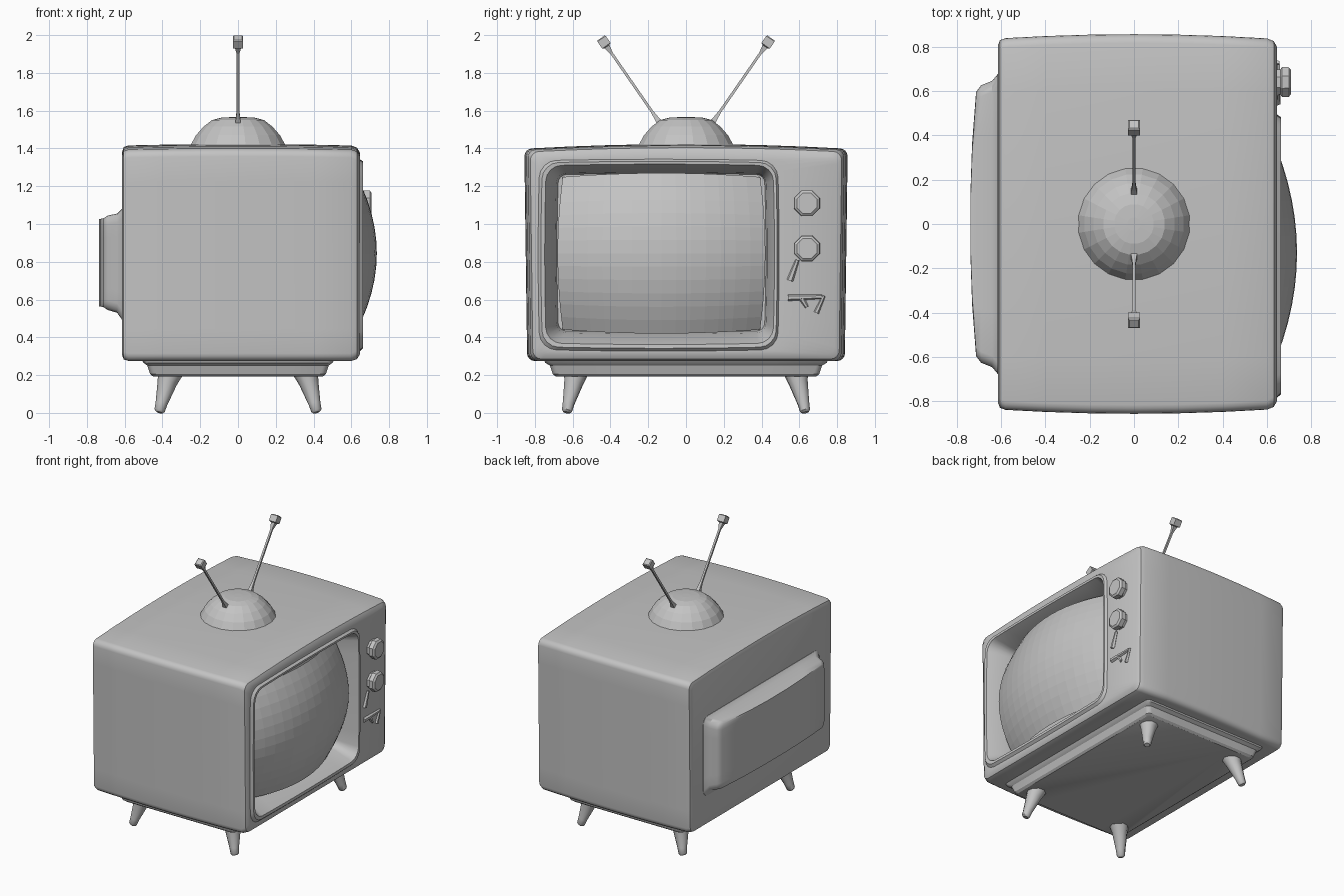
import bpy, bmesh, math
from mathutils import Vector

cube = bpy.data.objects.get("Cube")
if cube:
    bpy.data.objects.remove(cube, do_unlink=True)

grey = bpy.data.materials.new("plain grey")
grey.use_nodes = True
GREY = (0.55, 0.55, 0.55, 1)
grey.diffuse_color = GREY
grey.node_tree.nodes["Principled BSDF"].inputs["Base Color"].default_value = GREY


def finish(name, bm, smooth=None):
    """Turn a bmesh into a named object, flat or smooth up to an angle."""
    bmesh.ops.recalc_face_normals(bm, faces=bm.faces)
    mesh = bpy.data.meshes.new(name)
    bm.to_mesh(mesh)
    bm.free()
    mesh.materials.append(grey)
    obj = bpy.data.objects.new(name, mesh)
    bpy.context.collection.objects.link(obj)
    if smooth:
        bpy.ops.object.select_all(action='DESELECT')
        obj.select_set(True)
        bpy.context.view_layer.objects.active = obj
        bpy.ops.object.shade_smooth_by_angle(angle=math.radians(smooth))
    return obj


def loft(name, rings, smooth=None):
    """Bridge rings of equal point count and cap both ends."""
    bm = bmesh.new()
    loops = [[bm.verts.new(p) for p in ring] for ring in rings]
    n = len(loops[0])
    for a, b in zip(loops, loops[1:]):
        for i in range(n):
            j = (i + 1) % n
            bm.faces.new((a[i], a[j], b[j], b[i]))
    bm.faces.new(loops[0])
    bm.faces.new(loops[-1])
    return finish(name, bm, smooth)


def rounded(a0, a1, b0, b1, r, bulge=0.0, side=6, arc=4):
    """Rounded rectangle in 2D, with optional outward bow of its edges."""
    ca, cb, ha, hb = (a0 + a1) / 2, (b0 + b1) / 2, (a1 - a0) / 2, (b1 - b0) / 2
    pts = []
    corners = [(1, 1), (-1, 1), (-1, -1), (1, -1)]
    for k, (sa, sb) in enumerate(corners):
        for i in range(arc + 1):
            t = math.pi / 2 * (k + i / arc)
            pts.append(Vector((sa * (ha - r) + r * math.cos(t), sb * (hb - r) + r * math.sin(t))))
        na, nb = corners[(k + 1) % 4]
        t = math.pi / 2 * (k + 1)
        end = Vector((na * (ha - r) + r * math.cos(t), nb * (hb - r) + r * math.sin(t)))
        start = pts[-1].copy()
        pts += [start.lerp(end, i / side) for i in range(1, side)]
    return [(ca + p.x + bulge * p.x / ha * (1 - (p.y / hb) ** 2),
             cb + p.y + bulge * p.y / hb * (1 - (p.x / ha) ** 2)) for p in pts]


def ring_x(x, *args, **kw):
    return [(x, a, b) for a, b in rounded(*args, **kw)]


def ring_z(z, *args, **kw):
    return [(a, b, z) for a, b in rounded(*args, **kw)]


def tube(name, stations, sides, smooth=None):
    """Round or polygonal rod through (point, radius) stations."""
    axis = Vector(stations[-1][0]) - Vector(stations[0][0])
    turn = axis.to_track_quat('Z', 'Y')
    rings = []
    for p, r in stations:
        rings.append([Vector(p) + turn @ Vector((r * math.cos(t), r * math.sin(t), 0))
                      for t in [2 * math.pi * (i + 0.5) / sides for i in range(sides)]])
    return loft(name, rings, smooth)


# Cabinet: bowed shell, raised rim and deep screen recess in one loft
def shell(x, inset, r):
    swell = 0.02 * (1 - (x / 0.62) ** 2)
    w = 0.828 - inset + swell
    ring = rounded(-w, w, 0.275 + inset, 1.39 - inset + swell * 0.4, r, side=8)
    out = []
    for y, z in ring:
        up = max(0.0, (z - 0.83) / 0.56)
        out.append((x, y * (0.992 + 0.016 * (z - 0.3)), z + 0.025 * up * (1 - (y / 0.85) ** 2)))
    return out


rings = [shell(-0.613, 0.03, 0.03), shell(-0.605, 0.008, 0.04)]
rings += [shell(x, 0, 0.04) for x in (-0.58, -0.4, -0.2, 0, 0.2, 0.4, 0.6)]
rings += [shell(0.63, 0.01, 0.045), shell(0.645, 0.035, 0.04)]
for x, d, r in ((0.645, 0, 0.09), (0.662, 0.015, 0.085), (0.66, 0.035, 0.08),
                (0.63, 0.05, 0.07), (0.53, 0.09, 0.05), (0.47, 0.1, 0.04)):
    rings.append(ring_x(x, -0.775 + d, 0.485 - d * 0.7, 0.335 + d, 1.335 - d * 0.75, r,
                        bulge=0.008, side=8))
loft("cabinet", rings, 35)

# Bulging picture tube
bm = bmesh.new()
bmesh.ops.create_grid(bm, x_segments=14, y_segments=12, size=1)
for v in bm.verts:
    a, b = v.co.x, v.co.y
    v.co = (0.735 - 0.125 * a * a - 0.115 * b * b,
            -0.13 + 0.55 * a * (1 - 0.05 * b * b),
            0.845 + 0.425 * b * (1 - 0.05 * a * a))
screen = finish("screen", bm)
if screen.data.polygons[0].normal.x < 0:
    screen.data.flip_normals()

# Rear housing
loft("rear_housing", [
    ring_x(-0.58, -0.68, 0.68, 0.49, 1.085, 0.05),
    ring_x(-0.615, -0.675, 0.675, 0.495, 1.08, 0.05),
    ring_x(-0.64, -0.645, 0.645, 0.53, 1.055, 0.05),
    ring_x(-0.69, -0.625, 0.625, 0.545, 1.045, 0.05),
    ring_x(-0.712, -0.595, 0.595, 0.56, 1.03, 0.04),
    ring_x(-0.73, -0.36, 0.36, 0.563, 1.027, 0.04),
    ring_x(-0.737, -0.15, 0.15, 0.565, 1.025, 0.04)], 35)

# Stepped plinth
loft("plinth", [ring_z(z, -x, x, -y, y, 0.03) for z, x, y in (
    (0.3, 0.52, 0.76), (0.265, 0.5, 0.745), (0.25, 0.48, 0.72),
    (0.205, 0.465, 0.705), (0.193, 0.45, 0.69))], 30)

# Splayed tapered legs
for sx in (-1, 1):
    for sy in (-1, 1):
        name = ("front" if sx > 0 else "back") + ("_left" if sy > 0 else "_right") + "_leg"
        tube(name, [((sx * 0.36, sy * 0.585, 0.21), 0.066), ((sx * 0.375, sy * 0.595, 0.16), 0.052),
                    ((sx * 0.405, sy * 0.622, 0.05), 0.032), ((sx * 0.415, sy * 0.63, 0.012), 0.028),
                    ((sx * 0.416, sy * 0.632, 0.002), 0.018)], 10, 40)

# Antenna dome
dome = [(0.27, 1.395), (0.25, 1.425), (0.225, 1.47), (0.185, 1.515), (0.14, 1.55), (0.09, 1.563), (0.03, 1.566)]
tube("antenna_dome", [((0, 0, z), r) for r, z in dome], 20)

# Pair of rods with block tips
for side, label in ((-1, "right"), (1, "left")):
    base, tip = Vector((0, side * 0.135, 1.53)), Vector((0, side * 0.45, 1.985))
    at = lambda t: base.lerp(tip, t)
    tube(label + "_antenna", [(at(0), 0.024), (at(0.07), 0.016), (at(0.15), 0.01), (at(0.82), 0.01),
                              (at(0.9), 0.022), (at(0.91), 0.038), (at(0.99), 0.038), (at(1), 0.03)], 4)

# Eight-sided control knobs
for z, label in ((1.11, "upper"), (0.87, "lower")):
    tube(label + "_knob", [((x, 0.64, z), r) for x, r in (
        (0.63, 0.062), (0.66, 0.062), (0.668, 0.074), (0.698, 0.072), (0.708, 0.058))], 8)

# Small raised controls under the knobs
for name, y0, z0, y1, z1, r in (("slider_bar", 0.54, 0.61, 0.72, 0.615, 0.018),
                                ("slider_lever", 0.61, 0.61, 0.64, 0.56, 0.016),
                                ("trim_ridge", 0.55, 0.7, 0.59, 0.81, 0.018),
                                ("lower_ridge", 0.69, 0.53, 0.73, 0.62, 0.014)):
    tube(name, [((0.645, y0, z0), r), ((0.648, y1, z1), r * 0.6)], 6)
